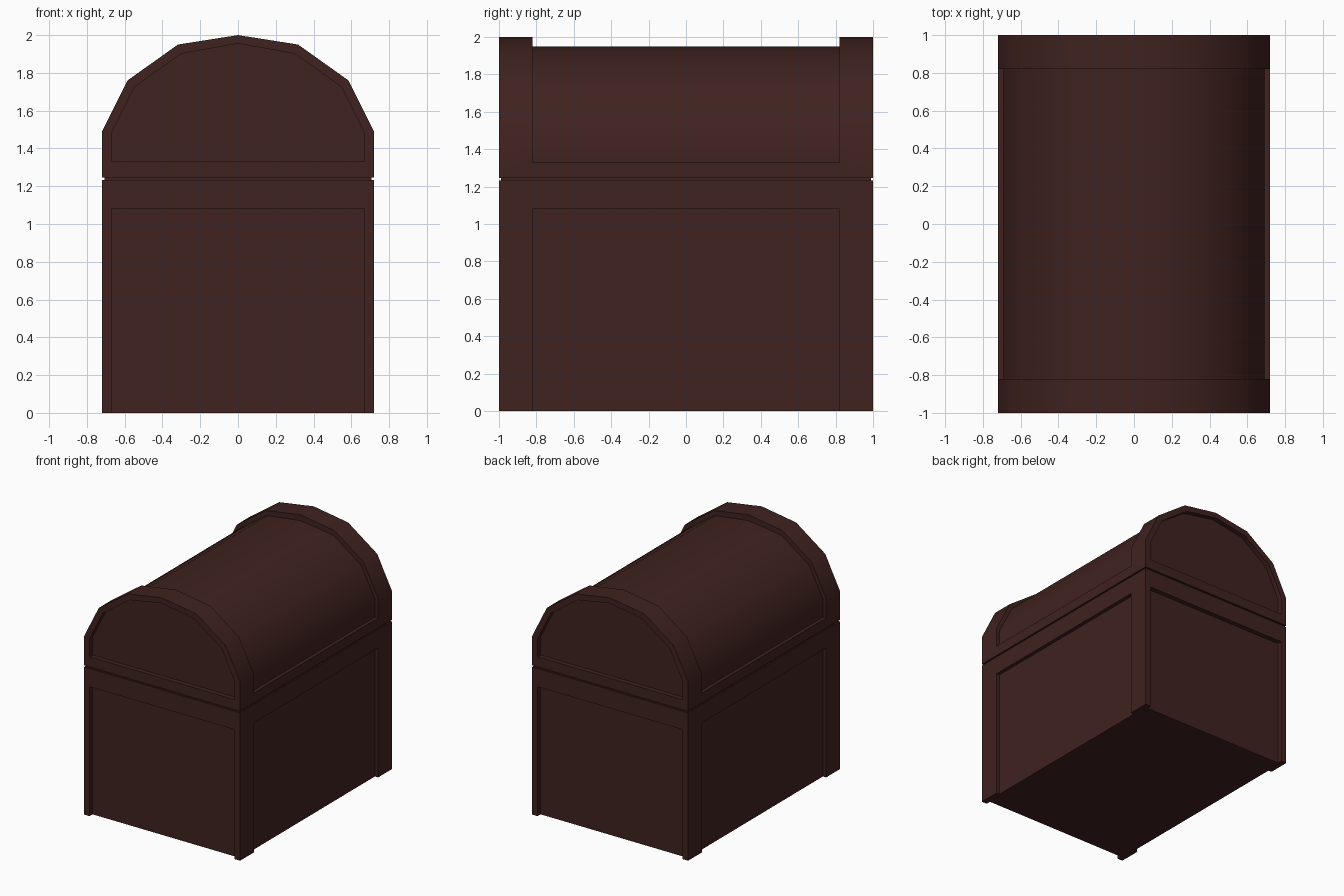
import bpy, bmesh, math

if "Cube" in bpy.data.objects:
    bpy.data.objects.remove(bpy.data.objects["Cube"])

W, L = 0.72, 1.0          # half width and half length
POST_X, POST_Y = 0.67, 0.82  # half extents of the recessed panels
SIDE_D, END_D = 0.03, 0.04   # recess depths

wood = bpy.data.materials.new("dark_wood")
wood.diffuse_color = (0.05, 0.016, 0.014, 1)
wood.use_nodes = True
wood.node_tree.nodes["Principled BSDF"].inputs["Base Color"].default_value = wood.diffuse_color


def prism(name, profile, y0, y1):
    """Extrude an (x, z) profile along y."""
    bm = bmesh.new()
    face = bm.faces.new([bm.verts.new((x, y0, z)) for x, z in profile])
    new = bmesh.ops.extrude_face_region(bm, geom=[face])["geom"]
    verts = [v for v in new if isinstance(v, bmesh.types.BMVert)]
    bmesh.ops.translate(bm, verts=verts, vec=(0, y1 - y0, 0))
    bmesh.ops.recalc_face_normals(bm, faces=bm.faces)
    me = bpy.data.meshes.new(name)
    bm.to_mesh(me)
    bm.free()
    ob = bpy.data.objects.new(name, me)
    bpy.context.collection.objects.link(ob)
    return ob


def box(name, x0, x1, y0, y1, z0, z1):
    return prism(name, [(x0, z0), (x1, z0), (x1, z1), (x0, z1)], y0, y1)


def carve(ob, cutters):
    """Subtract the cutters, then remove them."""
    bpy.context.view_layer.objects.active = ob
    for c in cutters:
        c.hide_render = True
        m = ob.modifiers.new("recess", 'BOOLEAN')
        m.operation, m.solver, m.object = 'DIFFERENCE', 'EXACT', c
        bpy.ops.object.modifier_apply(modifier=m.name)
        bpy.data.objects.remove(c)


def finish(ob):
    ob.data.materials.clear()
    ob.data.materials.append(wood)
    for p in ob.data.polygons:
        p.use_smooth = True
        p.material_index = 0
    ob.data.set_sharp_from_angle(angle=math.radians(35))


def arch(base, half):
    """Mirror the right half of an arch (bottom to top) over x = 0."""
    right = [(half[0][0], base)] + half
    return right + [(-x, z) for x, z in reversed(right) if x > 0]


# chest body with a recessed panel on each of the four sides
body = box("chest_body", -W, W, -L, L, 0, 1.232)
cuts = []
for s in (-1, 1):
    xs = sorted((s * (W - SIDE_D), s * 1.2))
    ys = sorted((s * (L - END_D), s * 1.5))
    cuts.append(box("side_cutter", *xs, -POST_Y, POST_Y, -0.2, 1.08))
    cuts.append(box("end_cutter", -POST_X, POST_X, *ys, -0.2, 1.08))
carve(body, cuts)

# domed lid: recessed arch panels at the ends, recessed barrel in the middle
outer = [(W, 1.49), (0.585, 1.76), (0.318, 1.95), (0, 2.0)]
panel = [(POST_X, 1.48), (0.548, 1.725), (0.30, 1.902), (0, 1.955)]
barrel = [(W - SIDE_D, 1.48), (0.56, 1.733), (0.305, 1.91), (0, 1.95)]
lid = prism("chest_lid", arch(1.245, outer), -L, L)
cuts = [prism("lid_end_cutter", arch(1.33, panel), *sorted((s * (L - END_D), s * 1.5)))
        for s in (-1, 1)]
around = [(-1, 1.33), (-1, 2.4), (1, 2.4), (1, 1.33)]
cuts.append(prism("barrel_cutter", arch(1.33, barrel) + around, -POST_Y, POST_Y))
carve(lid, cuts)

# narrow seam between body and lid
seam = box("lid_seam", -W + 0.012, W - 0.012, -L + 0.012, L - 0.012, 1.232, 1.245)

for ob in (body, lid, seam):
    finish(ob)
